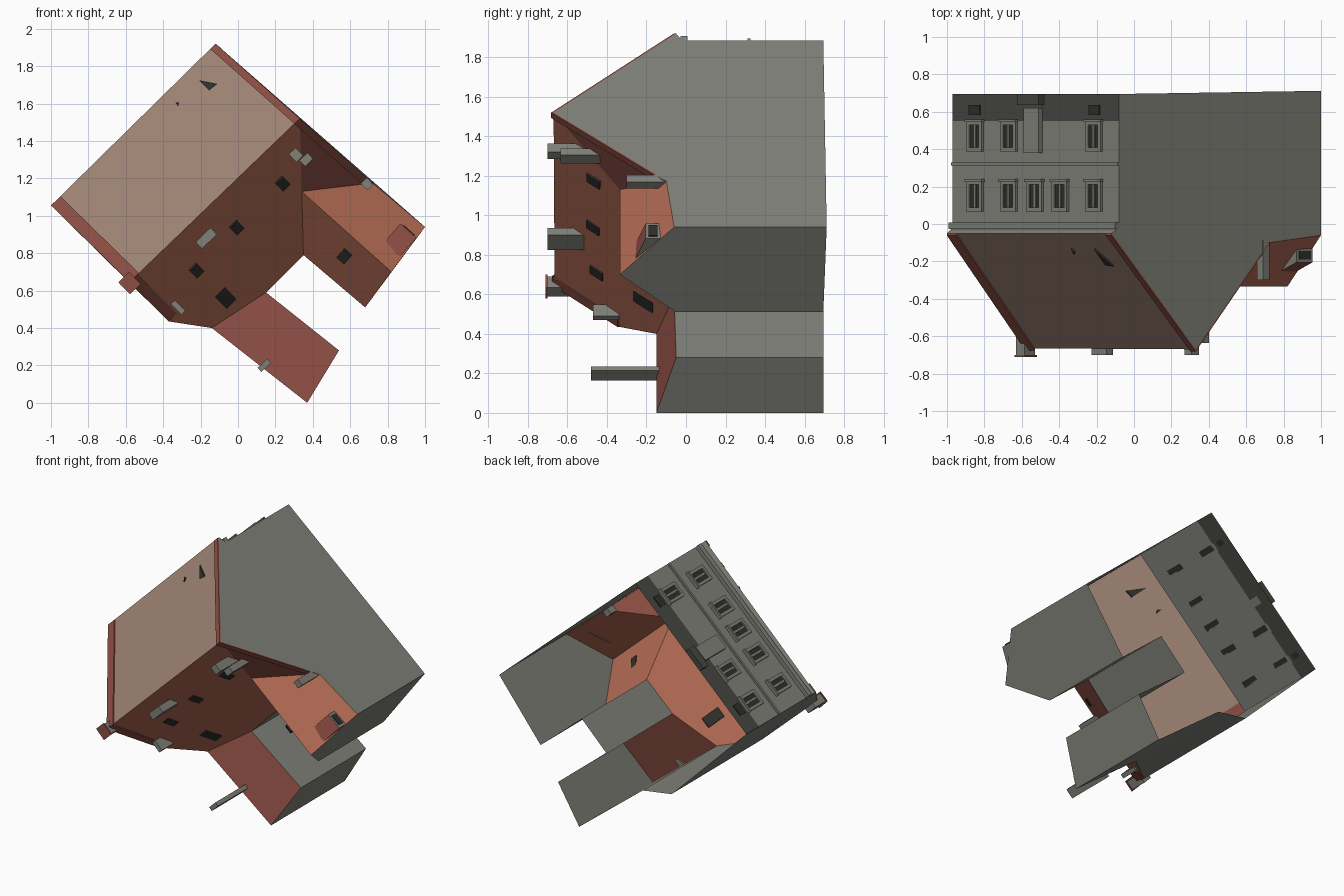
import bpy
from mathutils import Vector as V

if "Cube" in bpy.data.objects:
    bpy.data.objects.remove(bpy.data.objects["Cube"])

def mat(name, rgb):
    m = bpy.data.materials.new(name)
    m.diffuse_color = (*rgb, 1)
    m.use_nodes = True
    m.node_tree.nodes["Principled BSDF"].inputs["Base Color"].default_value = m.diffuse_color
    return m

WALL = mat("grey plaster", (.22, .22, .195))
DARK = mat("dark plinth", (.062, .064, .053))
TAN = mat("tan roof", (.36, .235, .18))
ORANGE = mat("orange roof", (.46, .15, .09))
RED = mat("red coping", (.27, .078, .058))
GLASS = mat("dark glass", (.028, .03, .026))

# The plan lies in x,z ; the house's "up" is -y. Ground edge is y = BASE.
BASE = .695
U, N, Y = V((.72, 0, .695)), V((-.695, 0, .72)), V((0, 1, 0))   # along facade, out, down
E, W = V((.66, 0, .75)), V((.75, 0, -.66))                      # wing slope out, wing ridge

def mesh(name, verts, faces, m):
    me = bpy.data.meshes.new(name)
    me.from_pydata([tuple(v) for v in verts], [], faces)
    me.materials.append(m)
    ob = bpy.data.objects.new(name, me)
    bpy.context.collection.objects.link(ob)
    return ob

def sheet(name, pts, m, hint):
    """One flat polygon whose normal points along hint."""
    pts = [V(p) for p in pts]
    nrm = V((0, 0, 0))
    for a, b in zip(pts, pts[1:] + pts[:1]):
        nrm += a.cross(b)
    if nrm.dot(V(hint)) < 0:
        pts.reverse()
    return mesh(name, pts, [list(range(len(pts)))], m)

def prism(name, base, off, m):
    """Closed slab: polygon base pushed along off."""
    base = [V(p) for p in base]
    off = V(off)
    n = len(base)
    nrm = V((0, 0, 0))
    for a, b in zip(base, base[1:] + base[:1]):
        nrm += a.cross(b)
    if nrm.dot(off) > 0:
        base.reverse()
    faces = [list(range(n)), list(range(2 * n - 1, n - 1, -1))]
    faces += [[i, i + n, (i + 1) % n + n, (i + 1) % n] for i in range(n)]
    return mesh(name, base + [p + off for p in base], faces, m)

def block(name, c, a, b, d, m):
    """Oriented box with full-size edge vectors a, b, d."""
    c, a, b, d = V(c), V(a), V(b), V(d)
    o = c - d / 2
    return prism(name, [o - a/2 - b/2, o + a/2 - b/2, o + a/2 + b/2, o - a/2 + b/2], d, m)

# key points (x, y, z)
A0, B0 = V((-.97, -.02, 1.03)), V((-.08, -.02, 1.885))      # facade wall top
A, B = V((-1, -.05, 1.055)), V((-.12, -.05, 1.92))          # eave corners
RL, R = V((-.58, -.665, .645)), V((.33, -.67, 1.52))        # main ridge
T = V((.72, -.10, 1.175))                                   # rear gable foot
C, D, Ee, F = V((1, -.06, .94)), V((.82, -.335, .70)), V((.68, -.05, .51)), V((.35, -.05, .79))
VAL = V((.34, -.335, 1.13))                                 # wing ridge meets main roof
G, H = V((.15, -.06, .59)), V((.54, -.05, .28))
I, J, K = V((.37, -.15, 0)), V((-.14, -.15, .40)), V((-.37, -.335, .435))

def ground(p, y=BASE):
    return V((p.x, y, p.z))

def wall(name, tops, m=WALL, base=BASE):
    d = tops[-1] - tops[0]
    end = .712 if tops[-1] is C else base
    start = .712 if tops[0] is C else base
    sheet(name, [ground(tops[0], start), *tops, ground(tops[-1], end)], m, (-d.z, 0, d.x))

# walls
wall("facade", [A0, B0], WALL, .55)
sheet("facade_plinth", [ground(A0), ground(A0, .55), ground(B0, .55), ground(B0)], DARK, N)
wall("tall_gable_wall", [B0, B, R, T, C])
wall("wing_end_wall", [C, D, Ee])
wall("wing_inner_wall", [Ee, F])
wall("court_wall", [F, G])
wall("annex_inner_wall", [G, H])
wall("annex_end_wall", [H, I])
wall("annex_outer_wall", [I, J])
wall("corner_wall", [J, K])
wall("left_gable_wall", [K, RL, A, A0])

# roofs
UP = (0, -1, 0)
sheet("front_roof", [A, B, R, RL], TAN, UP)
sheet("rear_roof", [RL, R, VAL, F, G, J, K], ORANGE, UP)
sheet("rear_roof_corner", [R, VAL, T], RED, UP)
sheet("wing_roof_outer", [VAL, T, C, D], ORANGE, UP)
sheet("wing_roof_inner", [VAL, D, Ee, F], ORANGE, UP)
sheet("annex_roof", [J, G, H, I], RED, UP)
sheet("eave_soffit", [A, B, B0, A0], WALL, Y)

# gable copings
for name, p, q, w in (("left_coping_front", A, RL, .07), ("left_coping_rear", RL, K, .06),
                      ("right_coping_front", B, R, -.04), ("right_coping_rear", R, T, -.04)):
    prism(name, [p, q, q + U * w, p + U * w], (0, -.012, 0), RED)

# cornice and floor band on the facade
mid = (A0 + B0) / 2
span = (B0 - A0)
block("cornice", mid + N * .015 + Y * .01, span, Y * .035, N * .03, WALL)
block("floor_band", ground(mid, .32) + N * .006, span, Y * .015, N * .012, WALL)

def on_facade(x, y):
    t = (x - A0.x) / span.x
    return ground(A0 + span * t, y)

# facade windows: frame bars, sill, glass and glazing bars
def window(x, y, w=.115, h=.165):
    c = on_facade(x, y)
    for s in (-1, 1):
        block("window_jamb", c + U * s * (w / 2 - .011) + N * .008, U * .022, Y * h, N * .016, WALL)
        block("window_lintel", c + Y * s * (h / 2 - .011) + N * .008, U * w, Y * .022, N * .016, WALL)
    block("window_glass", c + N * .003, U * (w - .03), Y * (h - .03), N * .006, GLASS)
    block("window_mullion", c + N * .006, U * .012, Y * (h - .03), N * .008, WALL)
    block("window_sill", c + Y * h / 2 + N * .012, U * w * 1.1, Y * .014, N * .024, WALL)

for x in (-.845, -.665, -.525, -.39, -.21):
    window(x, .15)
for x in (-.845, -.665, -.21):
    window(x, .47)
for x in (-.85, -.21):
    block("cellar_window", on_facade(x, .61) + N * .004, U * .08, Y * .055, N * .008, GLASS)

# entrance
block("entrance_surround", on_facade(-.53, .50) + N * .015, U * .11, Y * .24, N * .03, WALL)
block("entrance_step", on_facade(-.54, .665) + N * .02, U * .16, Y * .06, N * .04, DARK)

# chimneys: x, z, top y, bottom y, size along ridge, size across
for i, (x, z, y0, y1, su, sn) in enumerate((
        (-.58, .64, -.70, -.58, .065, .08), (-.32, .51, -.47, -.34, .03, .08),
        (-.17, .88, -.70, -.50, .11, .05), (.31, 1.325, -.70, -.42, .05, .06),
        (.365, 1.30, -.635, -.38, .06, .045), (.69, 1.17, -.30, -.08, .045, .05),
        (.14, .20, -.48, -.13, .07, .03))):
    block(f"chimney_{i + 1}", (x, (y0 + y1) / 2, z), U * su, N * sn, Y * (y1 - y0), WALL)
block("chimney_cap", (-.58, -.706, .64), U * .08, N * .09, Y * .01, RED)

# skylights on the rear slope
down = V((.695, 1.12, -.72)).normalized()
out = down.cross(U).normalized()
for x, z, a, b in ((-.01, .94, .055, .085), (-.225, .71, .055, .085),
                   (.235, 1.175, .055, .085), (-.07, .565, .075, .13)):
    y = -.67 + 1.12 * ((x - R.x) * .695 - (z - R.z) * .72)
    block("skylight", (x, y, z), U * a, down * b, out * .022, GLASS)

# skylight on the wing's inner slope
wdown = (V((-.66, .92, -.75))).normalized()
block("wing_skylight", (.57, -.225, .785), W * .055, wdown * .08, wdown.cross(W) * .02, GLASS)

# dark openings in the front slope
for pts in (((-.21, 1.725), (-.11, 1.705), (-.155, 1.67)), ((-.335, 1.605), (-.315, 1.605), (-.32, 1.585))):
    prism("front_roof_opening",
          [(x, -.68 + 1.03 * ((z - R.z) * .72 - (x - R.x) * .695), z) for x, z in pts], (0, .02, 0), GLASS)

# shed dormer on the wing
def wing(t, d, y):
    p = V((.765, 0, .75)) + W * t + E * d
    return V((p.x, y, p.z))

tl, tr, fl, fr = (wing(-.06, .09, -.255), wing(.055, .09, -.255), wing(-.06, .225, -.205), wing(.055, .225, -.205))
bl, br = ground(fl, -.13), ground(fr, -.13)
sheet("dormer_roof", [tl, tr, fr, fl], RED, UP)
sheet("dormer_front", [fl, fr, br, bl], WALL, E)
sheet("dormer_side_left", [tl, fl, bl], WALL, -W)
sheet("dormer_side_right", [tr, fr, br], WALL, W)
block("dormer_glass", (fl + br) / 2 + E * .003, W * .08, Y * .045, E * .006, GLASS)
